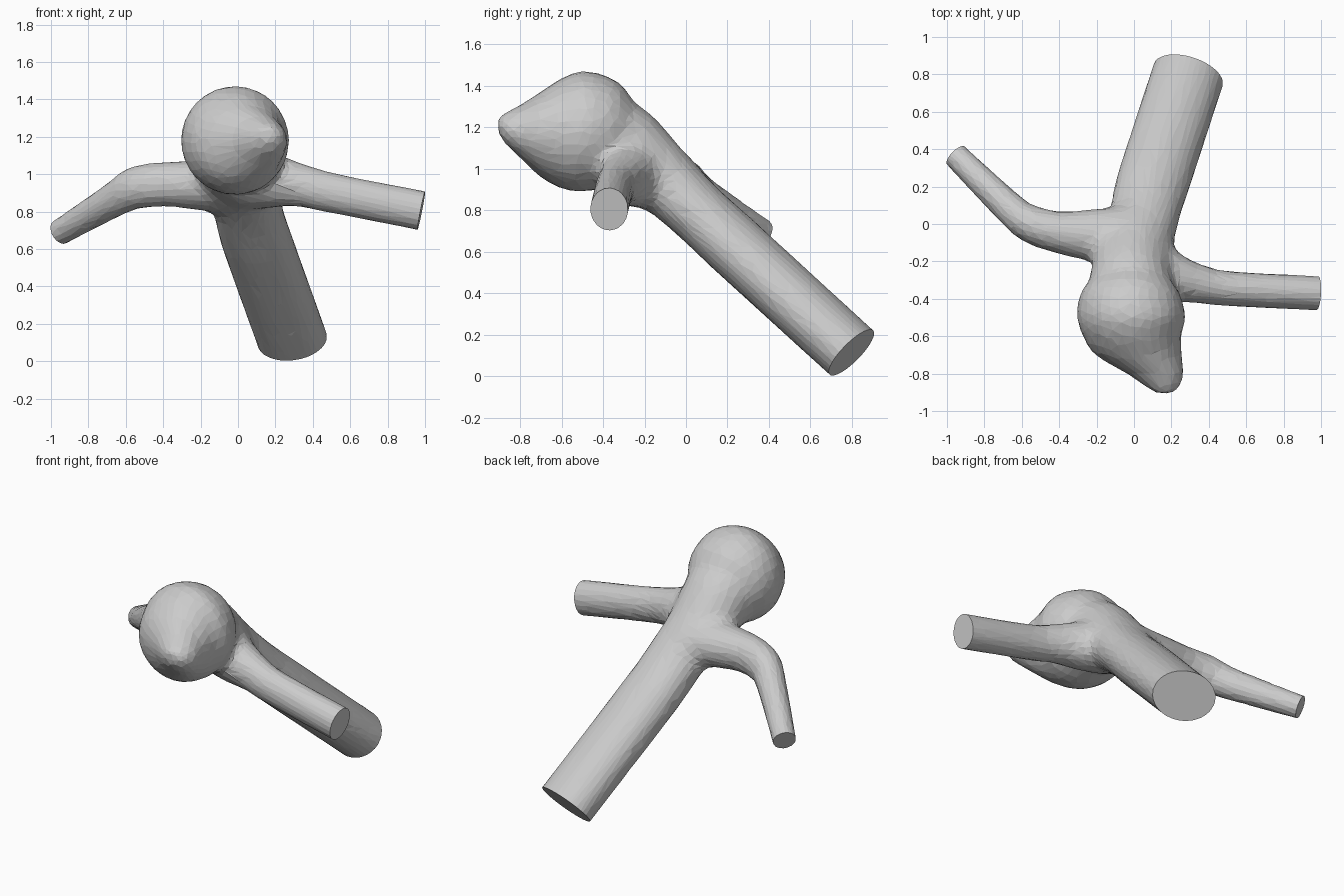
import bpy, bmesh, math
from mathutils import Vector

if "Cube" in bpy.data.objects:
    bpy.data.objects.remove(bpy.data.objects["Cube"])


def spline(rows, steps=6):
    """Catmull-Rom through rows of (x, y, z, side radius, upper radius)."""
    pts = [rows[0]] + rows + [rows[-1]]
    out = []
    for i in range(1, len(pts) - 2):
        a, b, c, d = (Vector(p) for p in pts[i - 1:i + 3])
        for s in range(steps):
            t = s / steps
            out.append(0.5 * (2 * b + (c - a) * t + (2 * a - 5 * b + 4 * c - d) * t ** 2
                              + (3 * b - a - 3 * c + d) * t ** 3))
    return out + [Vector(rows[-1])]


def tube(bm, rows, facing=None, sides=32):
    """Closed elliptical tube along a path; rings may share one facing."""
    pts = spline(rows)
    rings = []
    for i, p in enumerate(pts):
        d = facing or pts[min(i + 1, len(pts) - 1)] - pts[max(i - 1, 0)]
        d = Vector(d[:3]).normalized()
        side = d.cross(Vector((0, 0, 1))).normalized()
        up = side.cross(d)
        c = Vector(p[:3])
        rings.append([bm.verts.new(c + side * p[3] * math.cos(a) + up * p[4] * math.sin(a))
                      for a in (2 * math.pi * k / sides for k in range(sides))])
    for r, q in zip(rings, rings[1:]):
        for k in range(sides):
            bm.faces.new((r[k], r[(k + 1) % sides], q[(k + 1) % sides], q[k]))
    bm.faces.new(rings[0][::-1])
    bm.faces.new(rings[-1])


def vessel_path(ends, ra, rb, rest):
    """Path that starts a little past its cut end."""
    e, inner = Vector(ends[0]), Vector(ends[1])
    start = e + (e - inner).normalized() * 0.1
    return [(*start, ra, rb), (*e, ra, rb)] + rest


# cut ends of the three vessels: (end centre, next point inwards)
trunk_end = ((0.29, 0.797, 0.114), (0.095, 0.20, 0.66))
right_end = ((0.98, -0.37, 0.805), (0.50, -0.345, 0.90))
left_end = ((-0.952, 0.365, 0.69), (-0.66, 0.08, 0.865))

bm = bmesh.new()
# trunk running up into the bulge
tube(bm, vessel_path(trunk_end, 0.194, 0.148, [
    (*trunk_end[1], 0.194, 0.15), (0.045, 0.0, 0.845, 0.192, 0.155),
    (0.0, -0.15, 0.985, 0.20, 0.175), (-0.02, -0.30, 1.11, 0.22, 0.205),
    (-0.02, -0.40, 1.18, 0.2, 0.18)]))
# right branch
tube(bm, vessel_path(right_end, 0.092, 0.105, [
    (*right_end[1], 0.093, 0.106), (0.33, -0.315, 0.94, 0.108, 0.118),
    (0.2, -0.28, 0.96, 0.135, 0.145), (0.02, -0.2, 0.96, 0.15, 0.15)]))
# left branch
tube(bm, vessel_path(left_end, 0.069, 0.069, [
    (*left_end[1], 0.086, 0.094), (-0.55, 0.0, 0.925, 0.1, 0.112),
    (-0.40, -0.045, 0.945, 0.113, 0.12), (-0.22, -0.06, 0.94, 0.145, 0.135),
    (0.02, -0.06, 0.92, 0.16, 0.14)]))
# bulge: round body drawn out to an off-centre tip
tube(bm, [(-0.015, -0.21, 1.175, 0.05, 0.05), (-0.015, -0.25, 1.175, 0.15, 0.15),
          (-0.02, -0.32, 1.175, 0.235, 0.235), (-0.02, -0.40, 1.177, 0.275, 0.275),
          (-0.015, -0.50, 1.178, 0.288, 0.292), (-0.01, -0.60, 1.17, 0.262, 0.265),
          (0.025, -0.70, 1.165, 0.23, 0.205), (0.113, -0.80, 1.18, 0.15, 0.127),
          (0.153, -0.87, 1.195, 0.088, 0.075), (0.16, -0.905, 1.21, 0.035, 0.035)],
     facing=Vector((0, -1, 0)))
bmesh.ops.recalc_face_normals(bm, faces=bm.faces)
mesh = bpy.data.meshes.new("vessel_with_bulge")
bm.to_mesh(mesh)
bm.free()
vessel = bpy.data.objects.new("vessel_with_bulge", mesh)
bpy.context.collection.objects.link(vessel)


def bake(obj):
    dg = bpy.context.evaluated_depsgraph_get()
    new = bpy.data.meshes.new_from_object(obj.evaluated_get(dg))
    obj.modifiers.clear()
    obj.data = new


# fuse the parts into one skin
remesh = vessel.modifiers.new("fuse", 'REMESH')
remesh.mode = 'VOXEL'
remesh.voxel_size = 0.016
bake(vessel)

# blend the junction more than the straight vessels
group = vessel.vertex_groups.new(name="junction")
hub = Vector((0, -0.12, 0.93))
for v in vessel.data.vertices:
    dist = (v.co - hub).length
    group.add([v.index], max(0.06, min(1.0, (0.5 - dist) / 0.2)), 'REPLACE')
smooth = vessel.modifiers.new("blend", 'SMOOTH')
smooth.factor = 0.5
smooth.iterations = 80
smooth.vertex_group = "junction"
dec = vessel.modifiers.new("facets", 'DECIMATE')
dec.ratio = 0.06
bake(vessel)

# slice the vessel ends flat and cap them
bm = bmesh.new()
bm.from_mesh(vessel.data)
for end, inner in (trunk_end, right_end, left_end):
    cut = bmesh.ops.bisect_plane(bm, geom=bm.verts[:] + bm.edges[:] + bm.faces[:], dist=1e-5,
                                 plane_co=end, plane_no=Vector(end) - Vector(inner),
                                 clear_outer=True)
    rim = [g for g in cut["geom_cut"] if isinstance(g, bmesh.types.BMEdge)]
    bmesh.ops.holes_fill(bm, edges=rim, sides=0)
bmesh.ops.recalc_face_normals(bm, faces=bm.faces)
for f in bm.faces:
    f.smooth = False
bm.to_mesh(vessel.data)
bm.free()
vessel.data.name = "vessel_with_bulge"
